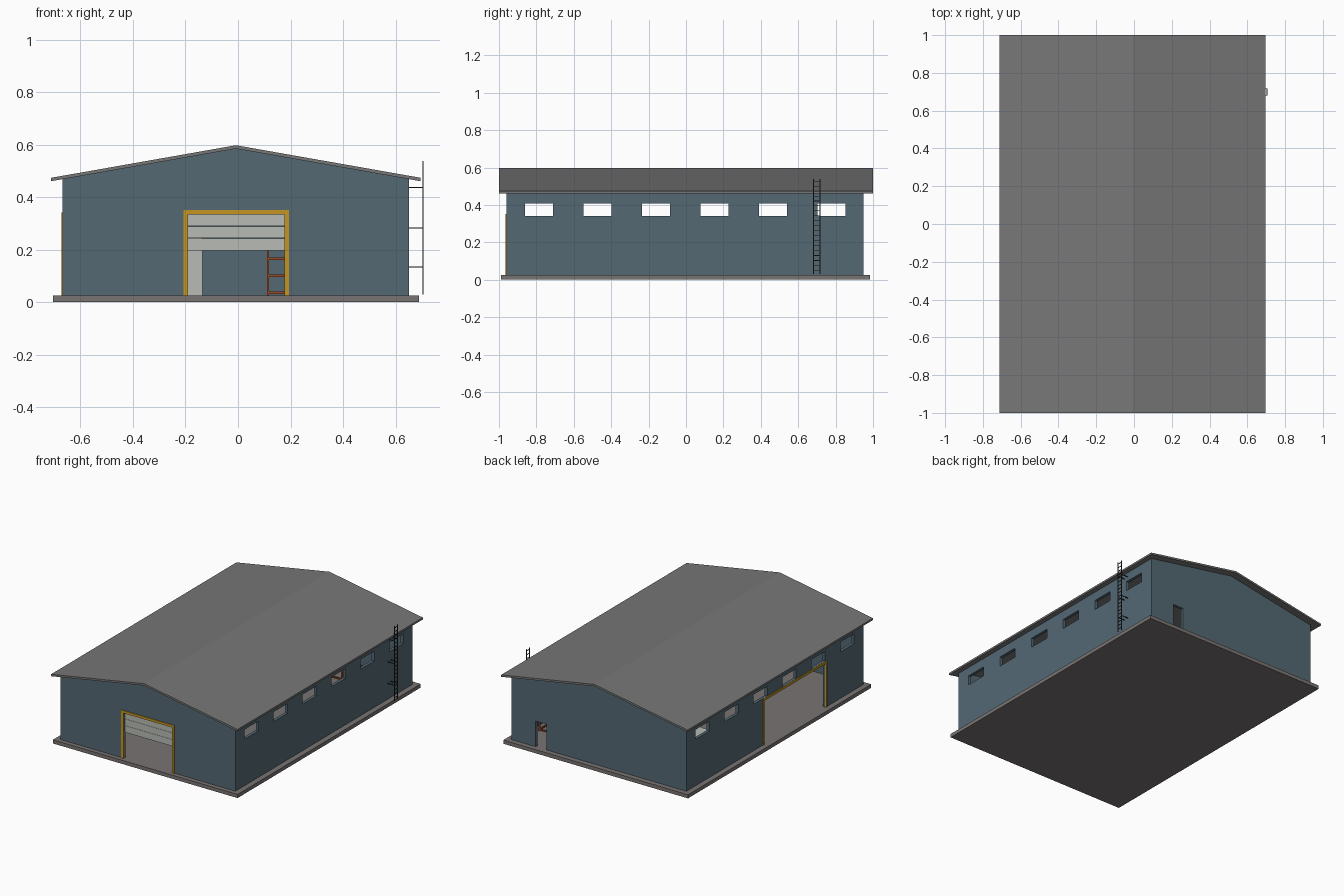
import bpy, bmesh

if "Cube" in bpy.data.objects:
    bpy.data.objects.remove(bpy.data.objects["Cube"])

CX = -0.008                      # ridge line of the building
X0, X1 = -0.668, 0.652           # outer wall faces
Y0, Y1 = -0.96, 0.95
FLOOR, T = 0.025, 0.02           # slab top, wall thickness


def material(name, rgb):
    m = bpy.data.materials.new(name)
    m.diffuse_color = (*rgb, 1)
    m.use_nodes = True
    m.node_tree.nodes["Principled BSDF"].inputs["Base Color"].default_value = m.diffuse_color
    return m


WALL = material("slate_blue", (0.088, 0.140, 0.175))
ROOF = material("roof_grey", (0.185, 0.185, 0.185))
SLAB = material("concrete_grey", (0.19, 0.175, 0.17))
YELLOW = material("yellow", (0.55, 0.30, 0.016))
PALE = material("pale_grey", (0.48, 0.50, 0.46))
RUST = material("rust_orange", (0.32, 0.065, 0.02))
DARK = material("dark_steel", (0.035, 0.035, 0.035))


def finish(name, bm, mat):
    bmesh.ops.recalc_face_normals(bm, faces=bm.faces)
    me = bpy.data.meshes.new(name)
    bm.to_mesh(me)
    bm.free()
    ob = bpy.data.objects.new(name, me)
    bpy.context.collection.objects.link(ob)
    if mat:
        me.materials.append(mat)
    return ob


def boxes(name, spans, mat=None):
    """One object from boxes given as (x0, x1, y0, y1, z0, z1)."""
    bm = bmesh.new()
    for x0, x1, y0, y1, z0, z1 in spans:
        vs = bmesh.ops.create_cube(bm, size=1)["verts"]
        for v in vs:
            v.co = ((x0 + x1) / 2 + v.co.x * (x1 - x0),
                    (y0 + y1) / 2 + v.co.y * (y1 - y0),
                    (z0 + z1) / 2 + v.co.z * (z1 - z0))
    return finish(name, bm, mat)


def prism(name, outline, y0, y1, mat=None):
    """Extrude an x-z outline along y."""
    bm = bmesh.new()
    f = bm.faces.new([bm.verts.new((x, y0, z)) for x, z in outline])
    r = bmesh.ops.extrude_face_region(bm, geom=[f])
    for v in r["geom"]:
        if isinstance(v, bmesh.types.BMVert):
            v.co.y = y1
    return finish(name, bm, mat)


def cut(ob, cutter):
    cutter.hide_render = True
    mod = ob.modifiers.new("opening", "BOOLEAN")
    mod.operation, mod.solver, mod.object = "DIFFERENCE", "EXACT", cutter
    bpy.context.view_layer.objects.active = ob
    bpy.ops.object.modifier_apply(modifier=mod.name)
    bpy.data.objects.remove(cutter, do_unlink=True)


# Floor slab
boxes("floor_slab", [(-0.705, 0.69, -0.99, 0.985, 0, FLOOR)], SLAB)

# Gabled roof sheet
prism("roof", [(-0.712, 0.461), (CX, 0.585), (0.696, 0.461),
               (0.696, 0.474), (CX, 0.598), (-0.712, 0.474)], -1, 1, ROOF)

# Walls: solid gabled block, hollowed out, then windows and doors cut
walls = prism("walls", [(X0, FLOOR), (X1, FLOOR), (X1, 0.472),
                        (CX, 0.588), (X0, 0.472)], Y0, Y1, WALL)
cut(walls, boxes("hollow", [(X0 + T, X1 - T, Y0 + T, Y1 - T, -0.1, 0.8)]))
cut(walls, boxes("window_cutter",
                 [(-0.8, 0.8, -0.86 + i * 0.3125, -0.71 + i * 0.3125, 0.342, 0.408)
                  for i in range(6)]))
cut(walls, boxes("door_cutter", [(-0.19, 0.177, -1.1, -0.85, 0, 0.335),
                                 (-0.8, -0.6, -0.553, 0.113, 0, 0.325),
                                 (0.39, 0.47, 0.85, 1.1, 0, 0.2)]))

# Yellow door surrounds
boxes("front_door_frame", [(-0.207, -0.19, Y0 - 0.005, Y0 + 0.005, FLOOR, 0.335),
                           (0.177, 0.194, Y0 - 0.005, Y0 + 0.005, FLOOR, 0.335),
                           (-0.207, 0.194, Y0 - 0.005, Y0 + 0.005, 0.335, 0.352)], YELLOW)
boxes("side_door_frame", [(X0 - 0.005, X0 + 0.005, -0.567, -0.553, FLOOR, 0.325),
                          (X0 - 0.005, X0 + 0.005, 0.113, 0.127, FLOOR, 0.325),
                          (X0 - 0.005, X0 + 0.005, -0.567, 0.127, 0.325, 0.341)], YELLOW)

# Half-raised sectional front door
boxes("front_door_slats", [(-0.19, 0.177, Y0 + 0.012, Y0 + 0.020,
                            0.198 + i * 0.046, 0.243 + i * 0.046) for i in range(3)], PALE)

# Office box in the back left corner
boxes("office", [(X0 + T, -0.135, 0.56, Y1 - T, FLOOR, 0.27)], PALE)

# Storage rack: posts and three shelf levels
RX, RY = (0.11, 0.345, 0.58), (0.62, 0.74)
rack = [(x, x + 0.009, y, y + 0.009, FLOOR, 0.22) for x in RX for y in RY]
rack += [(RX[0], RX[-1] + 0.009, y, y + 0.009, z, z + 0.009)
         for y in RY for z in (0.031, 0.096, 0.161)]
rack += [(x, x + 0.009, RY[0], RY[1], z, z + 0.009)
         for x in RX for z in (0.031, 0.096, 0.161)]
boxes("storage_rack", rack, RUST)

# Roof access ladder with wall brackets
LX, LY0, LY1, R = 0.704, 0.682, 0.716, 0.002
ladder = [(LX - R, LX + R, y - R, y + R, 0.03, 0.538) for y in (LY0, LY1)]
ladder += [(LX - R, LX + R, LY0, LY1, z - 0.0015, z + 0.0015)
           for z in [0.05 + i * 0.0265 for i in range(19)]]
ladder += [(X1, LX, y - R, y + R, z - R, z + R)
           for y in (LY0, LY1) for z in (0.135, 0.282, 0.437)]
boxes("roof_ladder", ladder, DARK)
